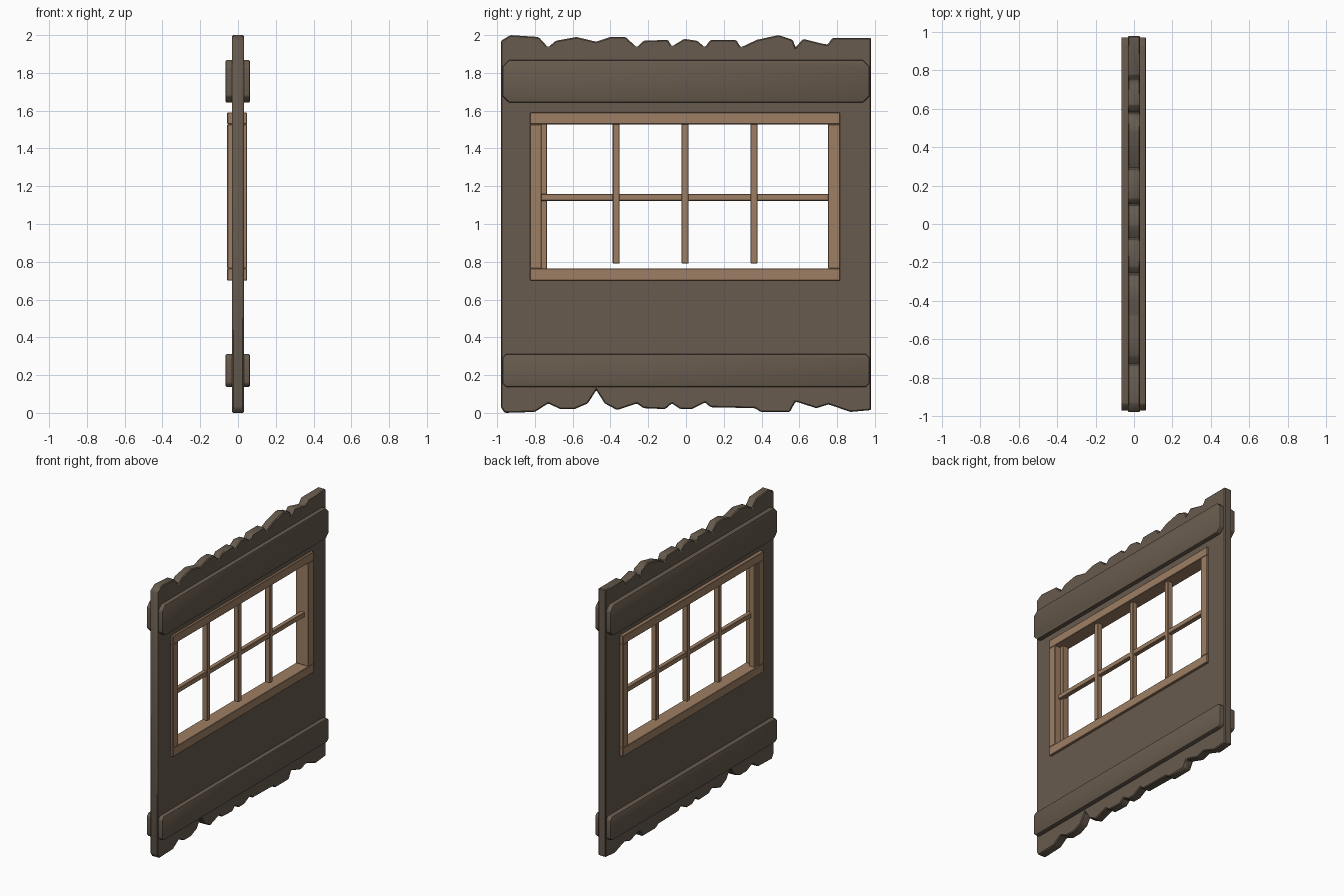
import bpy, bmesh

if "Cube" in bpy.data.objects:
    bpy.data.objects.remove(bpy.data.objects["Cube"])


def material(name, rgb):
    m = bpy.data.materials.new(name)
    m.diffuse_color = (*rgb, 1)
    m.use_nodes = True
    m.node_tree.nodes["Principled BSDF"].inputs["Base Color"].default_value = m.diffuse_color
    return m


DARK = material("weathered dark wood", (0.135, 0.103, 0.074))
TAN = material("light window wood", (0.34, 0.21, 0.125))


def activate(ob):
    bpy.ops.object.select_all(action='DESELECT')
    ob.select_set(True)
    bpy.context.view_layer.objects.active = ob


def slab(name, outline, x0, x1, mat):
    """Extrude a (y, z) outline from x0 to x1."""
    bm = bmesh.new()
    face = bm.faces.new([bm.verts.new((x0, y, z)) for y, z in outline])
    ext = bmesh.ops.extrude_face_region(bm, geom=[face])
    for v in ext['geom']:
        if isinstance(v, bmesh.types.BMVert):
            v.co.x = x1
    bmesh.ops.recalc_face_normals(bm, faces=bm.faces)
    me = bpy.data.meshes.new(name)
    bm.to_mesh(me)
    bm.free()
    ob = bpy.data.objects.new(name, me)
    bpy.context.collection.objects.link(ob)
    me.materials.append(mat)
    return ob


def finish(ob, width, segments=1):
    """Soften the edges and shade smooth."""
    b = ob.modifiers.new("soft edges", 'BEVEL')
    b.width, b.segments, b.limit_method = width, segments, 'ANGLE'
    activate(ob)
    bpy.ops.object.modifier_apply(modifier=b.name)
    bpy.ops.object.shade_smooth_by_angle(angle=0.6)


def bar(name, y0, y1, z0, z1, x0, x1, mat=TAN, bevel=0.003):
    ob = slab(name, [(y0, z0), (y1, z0), (y1, z1), (y0, z1)], x0, x1, mat)
    if bevel:
        finish(ob, bevel)
    return ob


# Wall of rough planks with ragged top and bottom ends
top = [(-.98, 1.97), (-.93, 2.0), (-.78, 1.99), (-.73, 1.935), (-.69, 1.97),
       (-.58, 1.99), (-.475, 1.965), (-.40, 1.99), (-.32, 1.99), (-.26, 1.935),
       (-.225, 1.97), (-.095, 1.975), (-.075, 1.94), (-.01, 1.98), (.06, 1.97),
       (.10, 1.935), (.13, 1.975), (.265, 1.975), (.29, 1.935), (.375, 1.975),
       (.49, 2.0), (.565, 1.975), (.58, 1.935), (.62, 1.98), (.72, 1.955),
       (.75, 1.95), (.775, 1.985), (.98, 1.985)]
bottom = [(-.98, .03), (-.96, 0), (-.80, .005), (-.73, .05), (-.665, .02),
          (-.59, .02), (-.52, .05), (-.475, .12), (-.43, .05), (-.365, .015),
          (-.26, .05), (-.225, .025), (-.11, .02), (-.075, .05), (-.03, .02),
          (.03, .02), (.10, .055), (.13, .03), (.365, .025), (.395, .005),
          (.55, .005), (.58, .06), (.69, .025), (.755, .045), (.87, .005),
          (.98, .015)]
wall = slab("plank_wall", bottom + top[::-1], -0.031, 0.031, DARK)
finish(wall, 0.006)

# Window opening cut through the wall
cutter = bar("window_cutter", -.80, .79, .73, 1.56, -.2, .2, DARK, 0)
cutter.hide_render = True
cut = wall.modifiers.new("opening", 'BOOLEAN')
cut.object, cut.operation, cut.solver = cutter, 'DIFFERENCE', 'EXACT'
activate(wall)
bpy.ops.object.modifier_apply(modifier=cut.name)
bpy.data.objects.remove(cutter)

# Cross battens with clipped corners, on both faces
for label, z0, z1, c in (("upper", 1.643, 1.868, .035), ("lower", .137, .312, .02)):
    a, b = -.972, .972
    outline = [(a + c, z0), (b - c, z0), (b, z0 + c), (b, z1 - c),
               (b - c, z1), (a + c, z1), (a, z1 - c), (a, z0 + c)]
    for side, x0, x1 in (("right", .02, .063), ("left", -.066, -.02)):
        finish(slab(f"{label}_batten_{side}", outline, x0, x1, DARK), 0.007, 2)

# Window frame
FX = (-.057, .048)
bar("frame_top", -.825, .815, 1.528, 1.59, *FX)
bar("frame_bottom", -.825, .815, .70, .765, *FX)
bar("frame_stile_near", -.825, -.765, .765, 1.528, *FX)
bar("frame_stile_far", .752, .815, .765, 1.528, *FX)

# Glazing bars
for i, y in enumerate((-.37, -.005, .36)):
    bar(f"upright_bar_{i + 1}", y - .018, y + .018, .79, 1.54, -.02, .02)
bar("edge_bar", -.768, -.735, .76, 1.535, -.045, .0)
bar("cross_bar", -.77, .76, 1.123, 1.158, -.017, .017)
